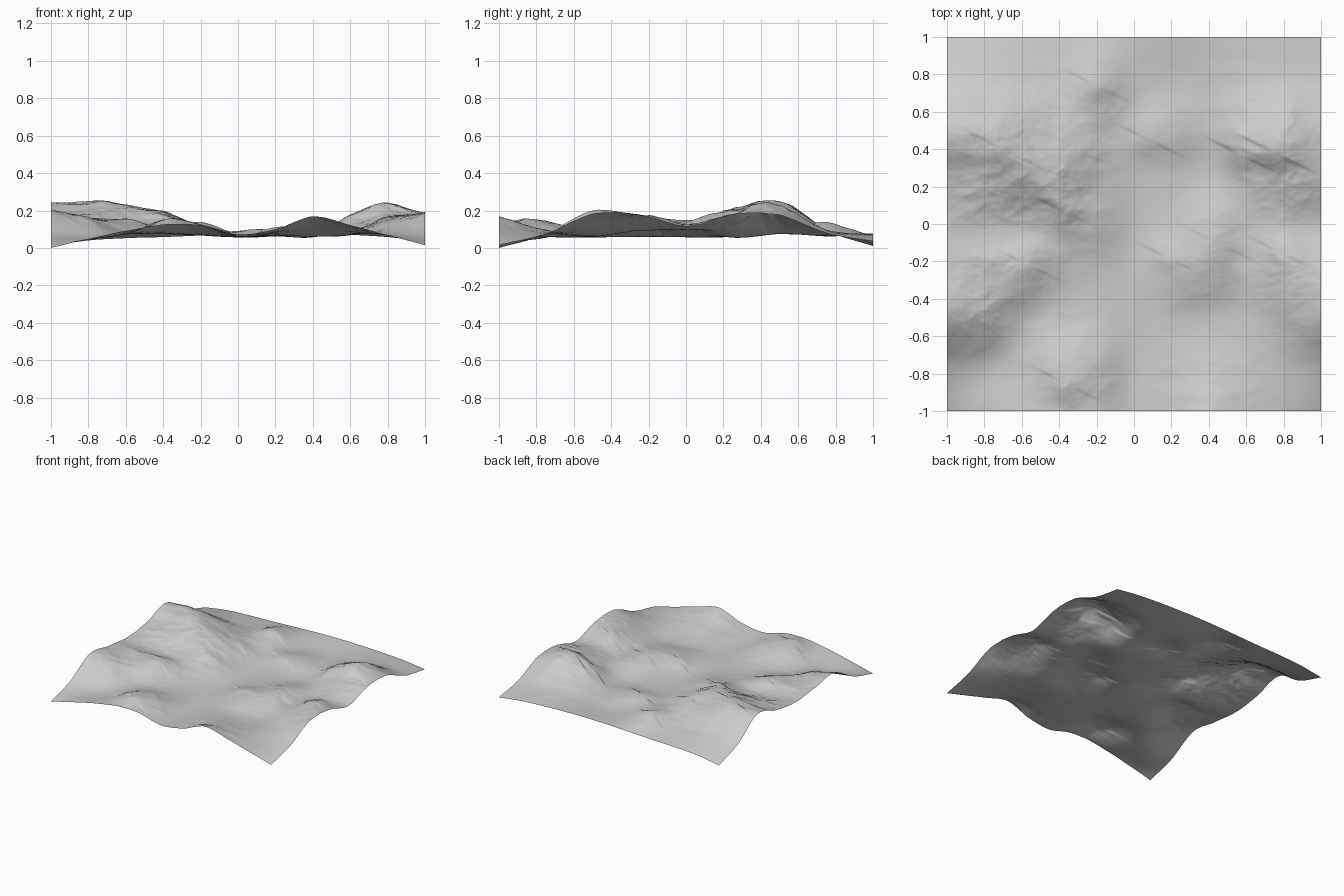
import bpy, bmesh, math
from mathutils import Vector, noise

if "Cube" in bpy.data.objects:
    bpy.data.objects.remove(bpy.data.objects["Cube"])

# Cross-sections from front (y=-1) to back (y=1), heights in thousandths, x = -1..1
SECTIONS = [
    "0 48 92 122 118 72 100 168 122 68 15",
    "72 55 72 135 120 60 80 95 82 72 75",
    "200 150 82 78 75 56 68 60 68 120 180",
    "170 160 145 90 70 60 95 110 92 155 178",
    "148 130 112 120 105 58 70 105 90 120 115",
    "178 185 205 190 110 62 62 58 115 170 175",
    "240 235 200 145 105 80 88 75 145 205 172",
    "92 110 100 92 118 72 62 68 90 95 80",
    "10 40 52 58 66 74 78 76 70 58 35",
]
ROWS = [[int(n) / 1000 for n in s.split()] for s in SECTIONS]

# Crests, gentle behind and steep in front: x, y, height, radius
CRESTS = [(0.75, 0.38, 0.035, 0.12), (0.57, 0.37, 0.03, 0.10),
          (-0.7, 0.4, 0.02, 0.14), (-0.2, 0.74, 0.02, 0.10),
          (0.08, 0.45, 0.018, 0.10), (0.18, -0.18, 0.018, 0.09),
          (0.45, -0.1, 0.015, 0.12), (-0.56, -0.22, 0.018, 0.09),
          (-0.35, -0.86, 0.018, 0.10), (0.78, -0.15, 0.02, 0.09),
          (-0.36, 0.06, 0.018, 0.10), (-0.3, 0.4, 0.015, 0.10)]
N = 240


def spline(vals, t):
    """Smooth interpolation through evenly spaced values, t in 0..1."""
    last = len(vals) - 1
    f = t * last
    i = min(int(f), last - 1)
    u = f - i
    p1, p2 = vals[i], vals[i + 1]
    p0 = vals[i - 1] if i > 0 else 2 * p1 - p2
    p3 = vals[i + 2] if i + 2 <= last else 2 * p2 - p1
    return p1 + 0.5 * u * (p2 - p0 + u * (2 * p0 - 5 * p1 + 4 * p2 - p3
                                          + u * (3 * (p1 - p2) + p3 - p0)))


def height(x, y, base):
    z = base
    for cx, cy, h, r in CRESTS:
        dx, dy = x - cx, y - cy
        if dx + 2 * dy < 0:
            r *= 0.8
        else:
            r *= 1.25
        z += h * math.exp(-(dx * dx + dy * dy) / (r * r))
    # Eroded ridges, rougher on high ground and fading at the border
    rough = min(1.0, max(0.1, (z - 0.05) / 0.12))
    edge = min(1.0, 0.4 + 4 * (1 - max(abs(x), abs(y))))
    p = Vector((x * 3.5 + y, y * 5 - x, 0.7))
    ridge, amp = 0.0, 0.5
    for _ in range(5):
        ridge += amp * (0.6 - 2 * abs(noise.noise(p)))
        p = p * 2.1
        amp *= 0.5
    return max(0.0, z + 0.018 * rough * edge * ridge)


# Terrain sheet
bm = bmesh.new()
columns = [[spline(r, i / N) for r in ROWS] for i in range(N + 1)]
grid = []
for i in range(N + 1):
    x = -1 + 2 * i / N
    line = []
    for j in range(N + 1):
        y = -1 + 2 * j / N
        line.append(bm.verts.new((x, y, height(x, y, spline(columns[i], j / N)))))
    grid.append(line)
for i in range(N):
    for j in range(N):
        f = bm.faces.new((grid[i][j], grid[i + 1][j], grid[i + 1][j + 1], grid[i][j + 1]))
        f.smooth = True
mesh = bpy.data.meshes.new("mountain_terrain")
bm.to_mesh(mesh)
bm.free()
terrain = bpy.data.objects.new("mountain_terrain", mesh)
bpy.context.collection.objects.link(terrain)
